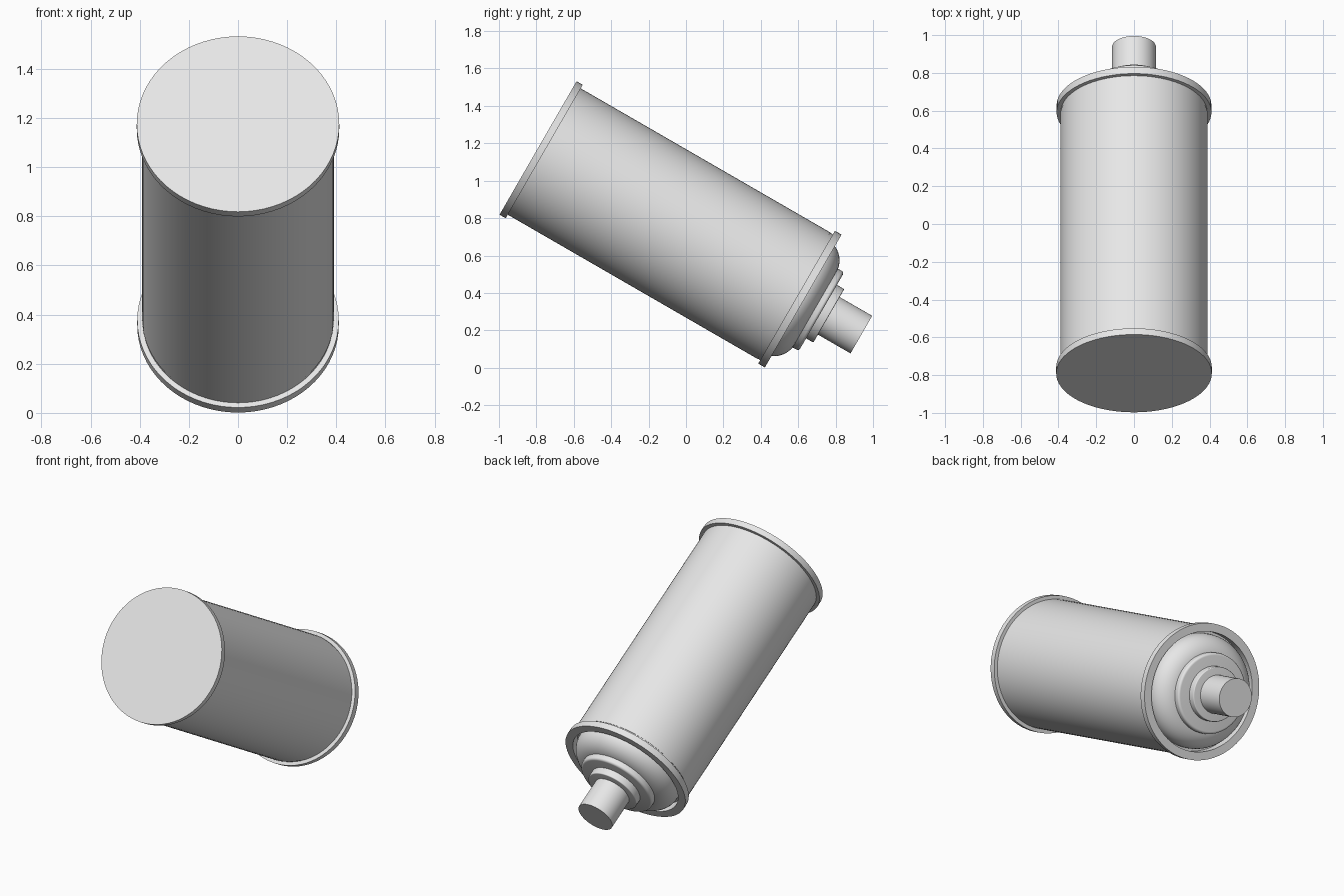
import bpy
import bmesh
import math
from mathutils import Matrix, Vector

cube = bpy.data.objects.get("Cube")
if cube:
    bpy.data.objects.remove(cube, do_unlink=True)

SIDES = 72

grey = bpy.data.materials.new("light_grey")
grey.use_nodes = True
colour = (0.8, 0.8, 0.8, 1.0)
grey.diffuse_color = colour
grey.node_tree.nodes["Principled BSDF"].inputs["Base Color"].default_value = colour

# The can lies tilted: its axis runs to the back and 30 degrees downwards
TILT = Matrix.Translation((0, -0.791, 1.175)) @ Matrix.Rotation(math.radians(-120), 4, "X")


def lathe(name, profile, closed=False):
    """Spin (radius, height) points around the can axis."""
    bm = bmesh.new()
    verts = [bm.verts.new((r, 0, h)) for r, h in profile]
    pairs = list(zip(verts, verts[1:]))
    if closed:
        pairs.append((verts[-1], verts[0]))
    edges = [bm.edges.new(p) for p in pairs]
    bmesh.ops.spin(bm, geom=verts + edges, cent=(0, 0, 0), axis=(0, 0, 1),
                   angle=math.tau, steps=SIDES, use_duplicate=False)
    bmesh.ops.remove_doubles(bm, verts=bm.verts, dist=0.0005)
    bmesh.ops.recalc_face_normals(bm, faces=bm.faces)
    mesh = bpy.data.meshes.new(name)
    bm.to_mesh(mesh)
    bm.free()
    mesh.materials.append(grey)
    obj = bpy.data.objects.new(name, mesh)
    bpy.context.collection.objects.link(obj)
    obj.matrix_world = TILT
    bpy.ops.object.select_all(action="DESELECT")
    obj.select_set(True)
    bpy.context.view_layer.objects.active = obj
    bpy.ops.object.shade_smooth_by_angle(angle=math.radians(35))
    return obj


def disc(name, radius, low, high, rounding=0.0):
    """Solid cylinder whose upper edge may be rounded."""
    points = [(0, low), (radius, low)]
    if rounding:
        for i in range(6):
            a = math.radians(90) * i / 5
            points.append((radius - rounding + rounding * math.cos(a),
                           high - rounding + rounding * math.sin(a)))
    else:
        points.append((radius, high))
    return lathe(name, points + [(0, high)])


# Can body and the flat rim at its base
disc("can_body", 0.39, 0.02, 1.58)
disc("base_rim", 0.412, 0.0, 0.038)

# Raised lip around the shoulder, leaving a groove inside it
lathe("shoulder_rim", [(0.36, 1.57), (0.388, 1.57), (0.388, 1.596),
                       (0.41, 1.596), (0.41, 1.637), (0.36, 1.637)], closed=True)

# Domed shoulder
dome = [(0, 1.57), (0.345, 1.57)]
for i in range(11):
    a = math.radians(90) * i / 10
    dome.append((0.215 + 0.13 * math.cos(a), 1.60 + 0.115 * math.sin(a)))
lathe("shoulder_dome", dome + [(0, 1.715)])

# Stepped collar and nozzle
disc("valve_cup", 0.243, 1.69, 1.75, 0.015)
disc("valve_collar", 0.165, 1.74, 1.795, 0.006)
disc("nozzle", 0.116, 1.78, 1.996)
